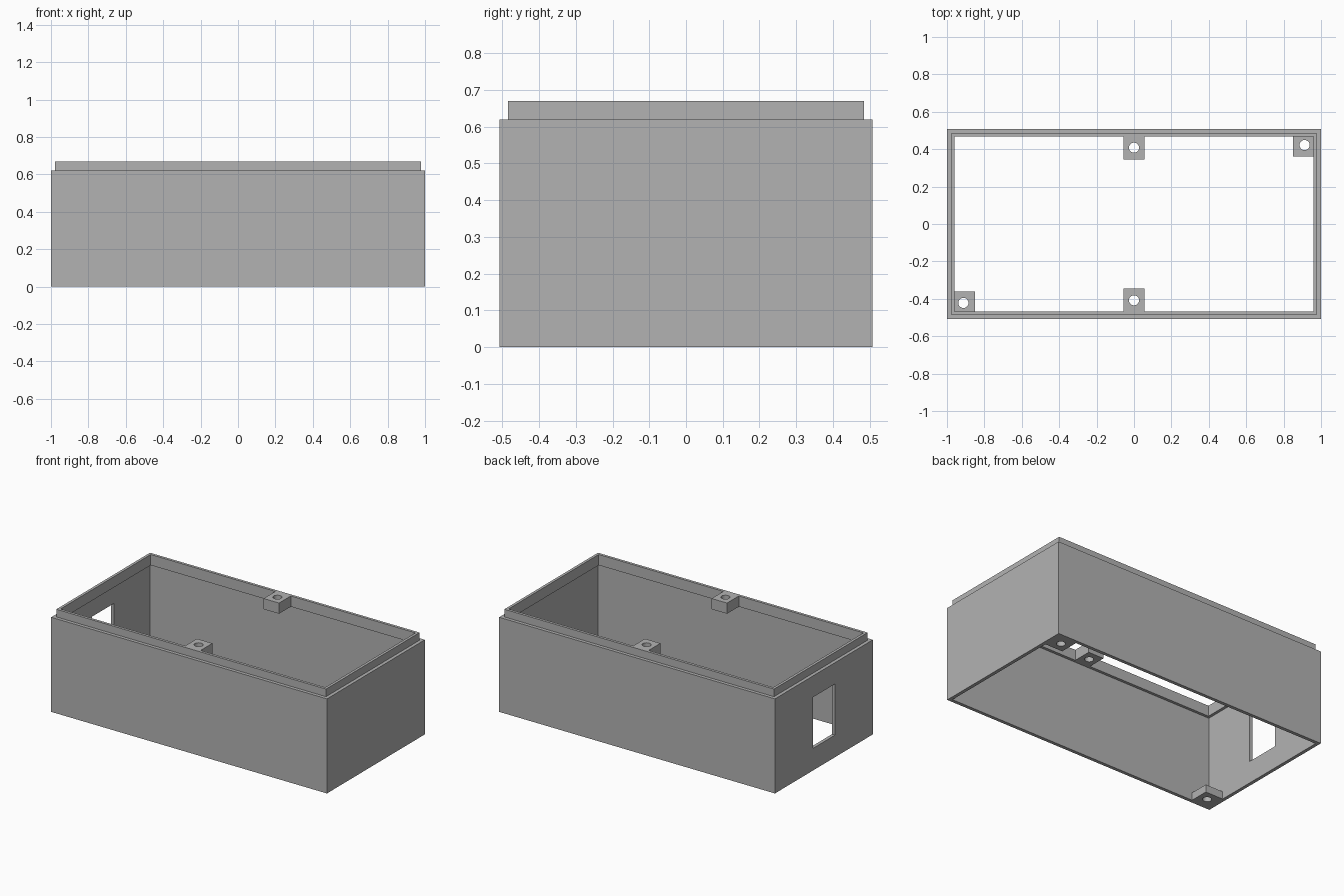
import bpy, bmesh, math

if "Cube" in bpy.data.objects:
    bpy.data.objects.remove(bpy.data.objects["Cube"], do_unlink=True)

grey = bpy.data.materials.new("mid grey plastic")
grey.use_nodes = True
colour = (0.45, 0.45, 0.45, 1)
grey.diffuse_color = colour
grey.node_tree.nodes["Principled BSDF"].inputs["Base Color"].default_value = colour

# Main sizes
HALF_X, HALF_Y = 1.0, 0.507
WALL, LIP = 0.022, 0.018
WALL_TOP, LIP_BASE, LIP_TOP = 0.62, 0.60, 0.67
INNER_X, INNER_Y = HALF_X - WALL, HALF_Y - WALL


def rectangle(x0, x1, y0, y1):
    return [(x0, y0), (x1, y0), (x1, y1), (x0, y1)]


def centred(hx, hy):
    return rectangle(-hx, hx, -hy, hy)


def circle(cx, cy, r, sides=32):
    angles = [2 * math.pi * i / sides for i in range(sides)]
    return [(cx + r * math.cos(a), cy + r * math.sin(a)) for a in angles]


def holed_prism(name, loops, z0, z1):
    """Upright solid whose outline is the first loop and whose holes are the rest."""
    bm = bmesh.new()
    caps = ([], [])
    for loop in loops:
        rings = [[bm.verts.new((x, y, z)) for x, y in loop] for z in (z0, z1)]
        n = len(loop)
        for i in range(n):
            j = (i + 1) % n
            bm.faces.new((rings[0][i], rings[0][j], rings[1][j], rings[1][i]))
            for cap, ring in zip(caps, rings):
                cap.append(bm.edges.get((ring[i], ring[j])))
    for cap in caps:
        bmesh.ops.triangle_fill(bm, use_beauty=True, edges=cap, normal=(0, 0, 1))
    bmesh.ops.recalc_face_normals(bm, faces=bm.faces)
    mesh = bpy.data.meshes.new(name)
    bm.to_mesh(mesh)
    bm.free()
    mesh.materials.append(grey)
    obj = bpy.data.objects.new(name, mesh)
    bpy.context.collection.objects.link(obj)
    return obj


def select_only(obj):
    bpy.ops.object.select_all(action="DESELECT")
    obj.select_set(True)
    bpy.context.view_layer.objects.active = obj


# Open box walls with a window cut through one end
walls = holed_prism("box_walls", [centred(HALF_X, HALF_Y), centred(INNER_X, INNER_Y)], 0, WALL_TOP)
cutter = holed_prism("window_cutter", [rectangle(-1.1, -0.9, -0.115, 0.115)], 0.145, 0.48)
cutter.hide_render = True
cut = walls.modifiers.new("window", "BOOLEAN")
cut.operation = "DIFFERENCE"
cut.solver = "EXACT"
cut.object = cutter
select_only(walls)
bpy.ops.object.modifier_apply(modifier=cut.name)
bpy.data.objects.remove(cutter, do_unlink=True)

# Raised lip standing inside the walls
holed_prism("top_lip", [centred(INNER_X, INNER_Y), centred(INNER_X - LIP, INNER_Y - LIP)],
            LIP_BASE, LIP_TOP)

# Screw bosses: two under the lid at mid length, two at opposite floor corners
lip_y = INNER_Y - LIP
bosses = []
for side, label in ((1, "back"), (-1, "front")):
    ys = sorted((side * 0.345, side * lip_y))
    bosses.append(holed_prism(label + "_lid_boss",
                              [rectangle(-0.056, 0.056, *ys), circle(0, side * 0.408, 0.027)],
                              LIP_BASE, LIP_TOP))
    xs = sorted((side * 0.85, side * INNER_X))
    ys = sorted((side * 0.36, side * INNER_Y))
    bosses.append(holed_prism(label + "_floor_boss",
                              [rectangle(*xs, *ys), circle(side * 0.912, side * 0.422, 0.027)],
                              0, 0.05))

# Round the screw holes while keeping the block edges sharp
for boss in bosses:
    select_only(boss)
    bpy.ops.object.shade_smooth_by_angle(angle=math.radians(30))
